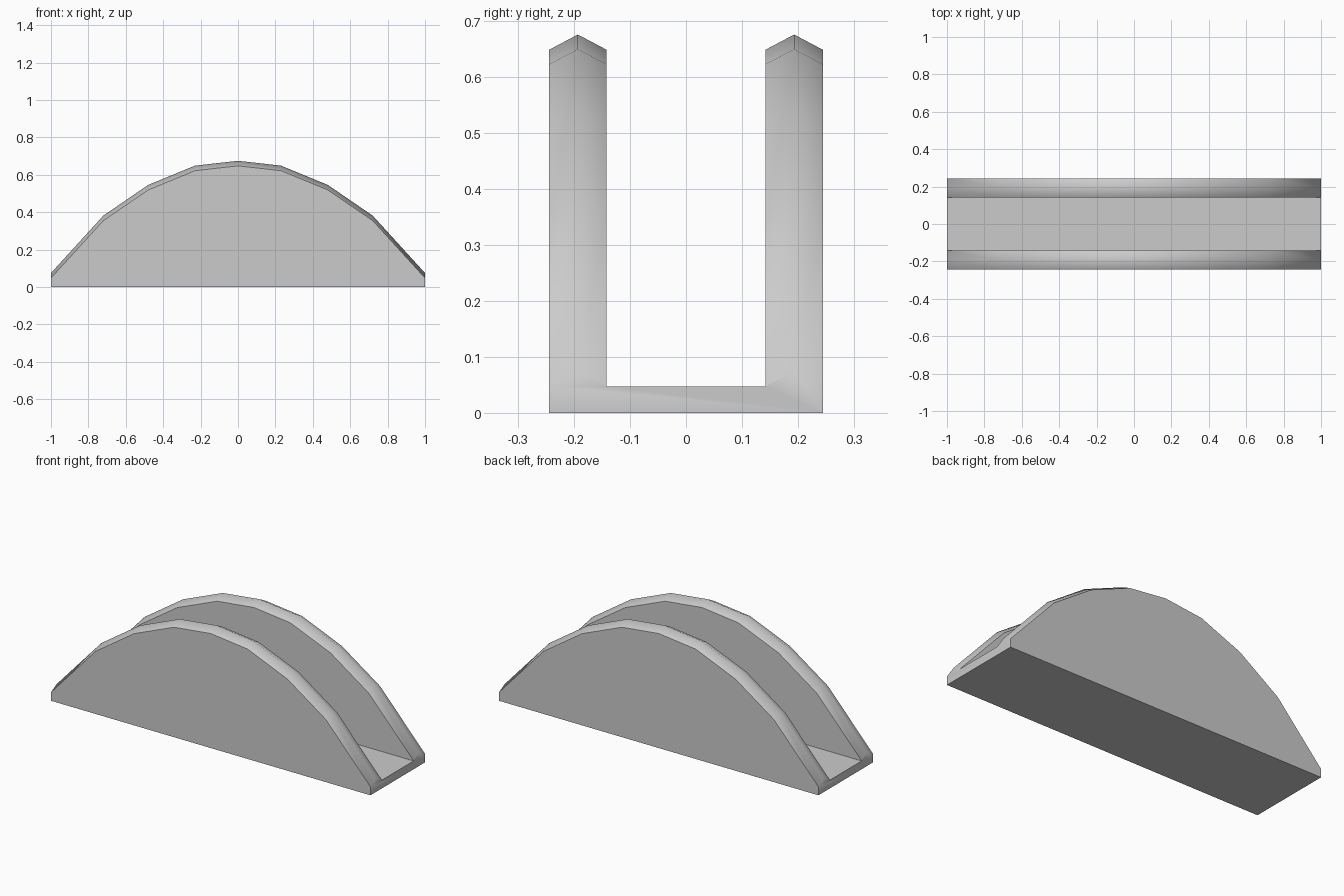
import bpy, bmesh, math

if "Cube" in bpy.data.objects:
    bpy.data.objects.remove(bpy.data.objects["Cube"])

# Half of the arch outline: (x, height of wall edge); mirrored for the other side
half = [(1.0, 0.048), (0.72, 0.355), (0.48, 0.519), (0.23, 0.622)]
arch = [(-x, z) for x, z in half] + [(0.0, 0.648)] + half[::-1]

OUT, MID, INN = 0.244, 0.193, 0.142   # outer face, ridge and inner face of a wall
FLOOR, RIDGE = 0.047, 0.027           # floor thickness, ridge rise


def section(bm, x, z):
    """U-shaped cross-section with pointed wall tops"""
    side = [(OUT, 0), (OUT, z), (MID, z + RIDGE), (INN, z), (INN, FLOOR)]
    pts = side + [(-y, h) for y, h in side[::-1]]
    return [bm.verts.new((x, y, h)) for y, h in pts]


# Holder: loft the U section along the arch and cap both ends
bm = bmesh.new()
rings = [section(bm, x, z) for x, z in arch]
n = len(rings[0])
for a, b in zip(rings, rings[1:]):
    for i in range(n):
        j = (i + 1) % n
        bm.faces.new((a[i], a[j], b[j], b[i]))
bm.faces.new(rings[0])
bm.faces.new(rings[-1][::-1])
bmesh.ops.recalc_face_normals(bm, faces=bm.faces)
# Merge flat regions into single faces
bmesh.ops.dissolve_limit(bm, angle_limit=math.radians(0.5),
                         verts=bm.verts, edges=bm.edges)

mesh = bpy.data.meshes.new("arched_holder")
bm.to_mesh(mesh)
bm.free()
holder = bpy.data.objects.new("arched_holder", mesh)
bpy.context.collection.objects.link(holder)

# Soft ridge, sharp wall edges
bpy.context.view_layer.objects.active = holder
holder.select_set(True)
bpy.ops.object.shade_smooth_by_angle(angle=math.radians(58))
